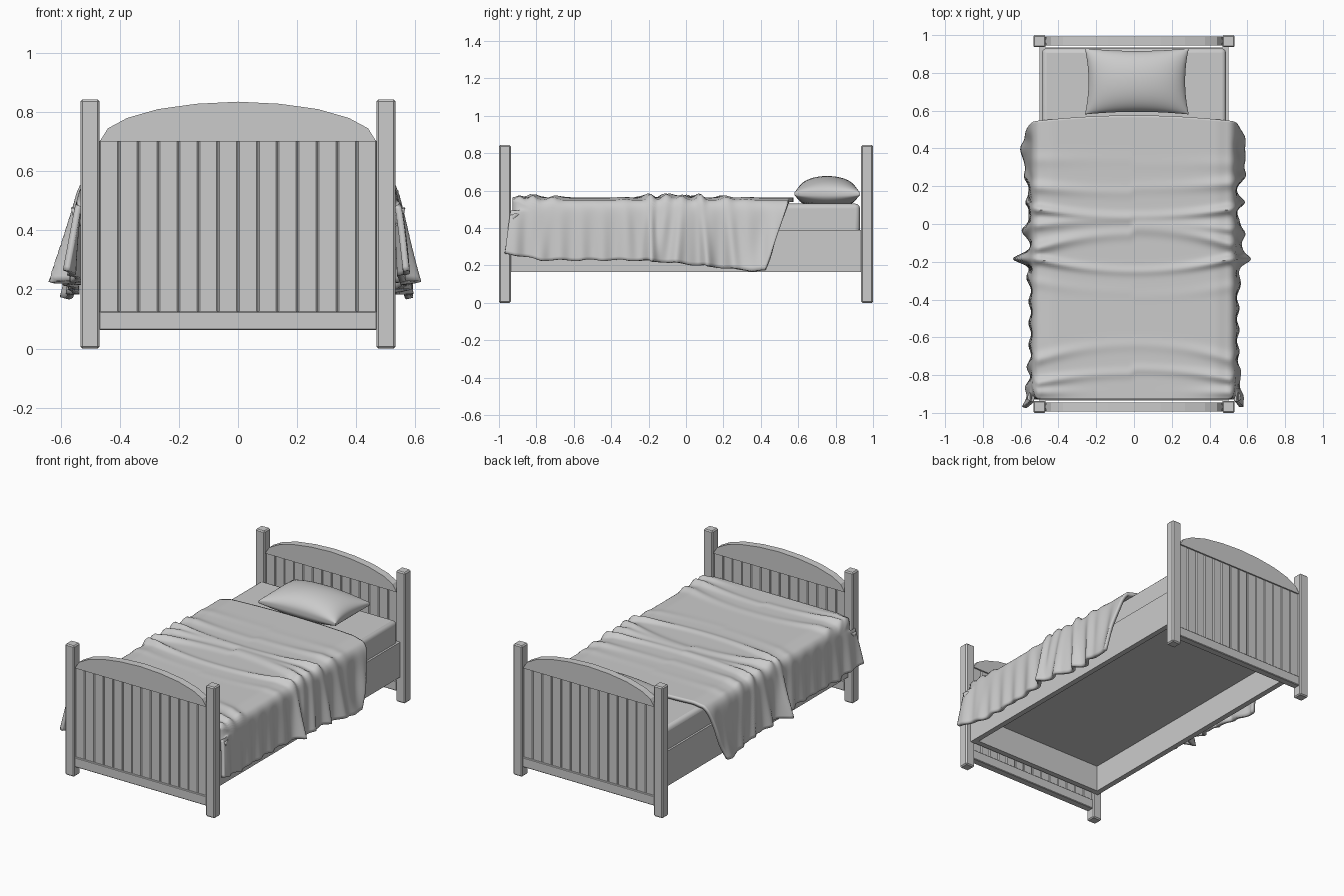
import bpy, math
from math import sin, exp

if "Cube" in bpy.data.objects:
    bpy.data.objects.remove(bpy.data.objects["Cube"])


def smooth(ob, angle=40):
    bpy.ops.object.select_all(action='DESELECT')
    ob.select_set(True)
    bpy.context.view_layer.objects.active = ob
    bpy.ops.object.shade_smooth_by_angle(angle=math.radians(angle))


def mesh_object(name, verts, faces):
    me = bpy.data.meshes.new(name)
    me.from_pydata(verts, [], faces)
    me.update()
    ob = bpy.data.objects.new(name, me)
    bpy.context.collection.objects.link(ob)
    return ob


def bevel(ob, width, segments=1):
    m = ob.modifiers.new("bevel", 'BEVEL')
    m.width, m.segments = width, segments


def box(name, x, y, z, width=0.004, segments=1):
    lo, hi = zip(x, y, z)
    verts = [(X, Y, Z) for Z in z for X, Y in
             ((lo[0], lo[1]), (hi[0], lo[1]), (hi[0], hi[1]), (lo[0], hi[1]))]
    ob = mesh_object(name, verts, [(3, 2, 1, 0), (4, 5, 6, 7), (0, 1, 5, 4),
                                   (1, 2, 6, 5), (2, 3, 7, 6), (3, 0, 4, 7)])
    if width:
        bevel(ob, width, segments)
    return ob


def grid_faces(nx, ny):
    return [(j * nx + i, j * nx + i + 1, (j + 1) * nx + i + 1, (j + 1) * nx + i)
            for j in range(ny - 1) for i in range(nx - 1)]


def ramp(a, b, v):
    t = max(0.0, min(1.0, (v - a) / (b - a)))
    return t * t * (3 - 2 * t)


# Headboard and footboard: posts, bottom rail, slats, arched cap
half_arch = [(0.465, 0.705), (0.44, 0.745), (0.375, 0.78), (0.27, 0.81), (0.14, 0.828)]
arch = ([(0.465, 0.70)] + half_arch + [(0, 0.835)]
        + [(-x, z) for x, z in reversed(half_arch)] + [(-0.465, 0.70)])
for side, label in ((-1, "footboard"), (1, "headboard")):
    yc = side * 0.968
    for sx in (-1, 1):
        box(label + "_post", sorted((sx * 0.468, sx * 0.533)), (yc - 0.032, yc + 0.032), (0, 0.843), 0.007)
    box(label + "_bottom_rail", (-0.47, 0.47), (yc - 0.024, yc + 0.024), (0.063, 0.126))
    w = 0.94 / 14
    for i in range(14):
        x0 = -0.47 + i * w
        box(label + "_slat", (x0, x0 + w), (yc - 0.015, yc + 0.015), (0.12, 0.705), 0.005)
    n = len(arch)
    verts = [(x, yc - 0.024, z) for x, z in arch] + [(x, yc + 0.024, z) for x, z in arch]
    faces = [tuple(reversed(range(n))), tuple(range(n, 2 * n))]
    faces += [(i, (i + 1) % n, n + (i + 1) % n, n + i) for i in range(n)]
    mesh_object(label + "_arch", verts, faces)

# Bed frame rails
for s in (-1, 1):
    box("side_rail", sorted((s * 0.465, s * 0.5)), (-0.94, 0.94), (0.165, 0.39), 0)
    box("end_rail", (-0.466, 0.466), sorted((s * 0.9, s * 0.935)), (0.165, 0.385), 0)

# Mattress
mattress = box("mattress", (-0.487, 0.487), (-0.925, 0.93), (0.335, 0.53), 0.025, 3)
smooth(mattress)

# Pillow: puffed grid with pinched corners and a thin seam edge
N = 29
verts = []
for top in (1, 0):
    for j in range(N):
        for i in range(N):
            u, v = (sin(math.pi / 2 * (2 * k / (N - 1) - 1)) for k in (i, j))
            puff = max(0.0, (1 - u * u) * (1 - v * v)) ** 0.5
            x = 0.015 + 0.275 * u * (1 - 0.07 * (1 - v * v) * abs(u))
            y = 0.755 + 0.175 * v * (1 - 0.08 * (1 - u * u) * abs(v))
            z = 0.59 + 0.088 * puff if top else max(0.531, 0.575 - 0.075 * puff)
            verts.append((x, y, z))
faces = grid_faces(N, N)
faces += [tuple(a + N * N for a in reversed(f)) for f in faces]
rim = ([i for i in range(N)] + [j * N + N - 1 for j in range(1, N)]
       + [(N - 1) * N + i for i in range(N - 2, -1, -1)] + [j * N for j in range(N - 2, 0, -1)])
for a, b in zip(rim, rim[1:] + rim[:1]):
    faces.append((b, a, a + N * N, b + N * N))
smooth(mesh_object("pillow", verts, faces), 50)

# Blanket folds: (centre y, width, top height, side push, bow across the bed)
folds = [(-0.20, 0.022, 0.022, 0.055, 0.25), (-0.10, 0.03, 0.022, 0.03, -0.3),
         (-0.01, 0.028, 0.016, 0.045, -0.1), (0.07, 0.022, 0.022, 0.03, 0.15),
         (0.20, 0.03, 0.012, 0.03, 0.1), (0.33, 0.035, 0.004, 0.025, 0.0),
         (-0.70, 0.03, 0.012, 0.01, -0.3), (-0.82, 0.025, 0.018, 0.012, -0.2),
         (-0.33, 0.03, 0.004, 0.015, 0.2)]
NX, NY = 111, 150
verts = []
for j in range(NY):
    v = j / (NY - 1)
    tuck = max(0.0, 1 - v / 0.08)
    for i in range(NX):
        s = 2 * i / (NX - 1) - 1
        sx = 1 if s >= 0 else -1
        t = abs(s)
        flat = min(1.0, t / 0.58)
        q = max(0.0, (t - 0.58) / 0.42)
        # Slanted head edge, foot edge tucked behind the footboard
        y_head = 0.575 - 0.028 * flat ** 2 - 0.125 * q ** 1.3
        y_foot = -0.928 - 0.04 * q
        k = ramp(0, 0.25, q)
        top_y = -0.928 + (y_head + 0.928) * max(0.0, (v - 0.08) / 0.92)
        y = top_y * (1 - k) + (y_foot + (y_head - y_foot) * v) * k
        hem = 0.24 - 0.055 * ramp(-0.3, 0.45, y) + 0.035 * ramp(-0.75, -0.97, y)
        drop = (0.562 - hem) * (0.25 * q * q + 0.75 * q)
        x = 0.505 * flat + 0.035 * (1 - exp(-q * 12)) + 0.012 * q
        z = 0.562 - drop - 0.012 * ramp(0.85, 1, flat)
        # Folds rise on top and push outward down the sides
        for n, (c, w, h, push, bow) in enumerate(folds):
            c += bow * (min(x, 0.5) ** 2 - 0.2) + 0.012 * sx * sin(n * 2.1) - 0.05 * q * sin(n * 1.3)
            g = exp(-((y - c) / (w * (1 + 0.3 * q))) ** 2)
            z += h * g * (0.35 + 1.1 * flat ** 3) * (1 - ramp(0, 0.3, q))
            x += push * g * q
        x += 0.007 * q * sin(y * 55 + sx)
        # Flared corners at head and foot
        x += q * (0.045 * exp(-((v - 1) / 0.06) ** 2) + 0.035 * exp(-(v / 0.06) ** 2))
        z += 0.022 * exp(-((y + 0.89) / 0.025) ** 2) * flat ** 4 * (1 - k)
        z -= 0.15 * tuck * (1 - k)
        z += 0.004 * sin(y * 40 + x * 6) * q * q
        verts.append((sx * x, y, z))
blanket = mesh_object("blanket", verts, grid_faces(NX, NY))
m = blanket.modifiers.new("thickness", 'SOLIDIFY')
m.thickness, m.offset = 0.022, -1
smooth(blanket, 50)
